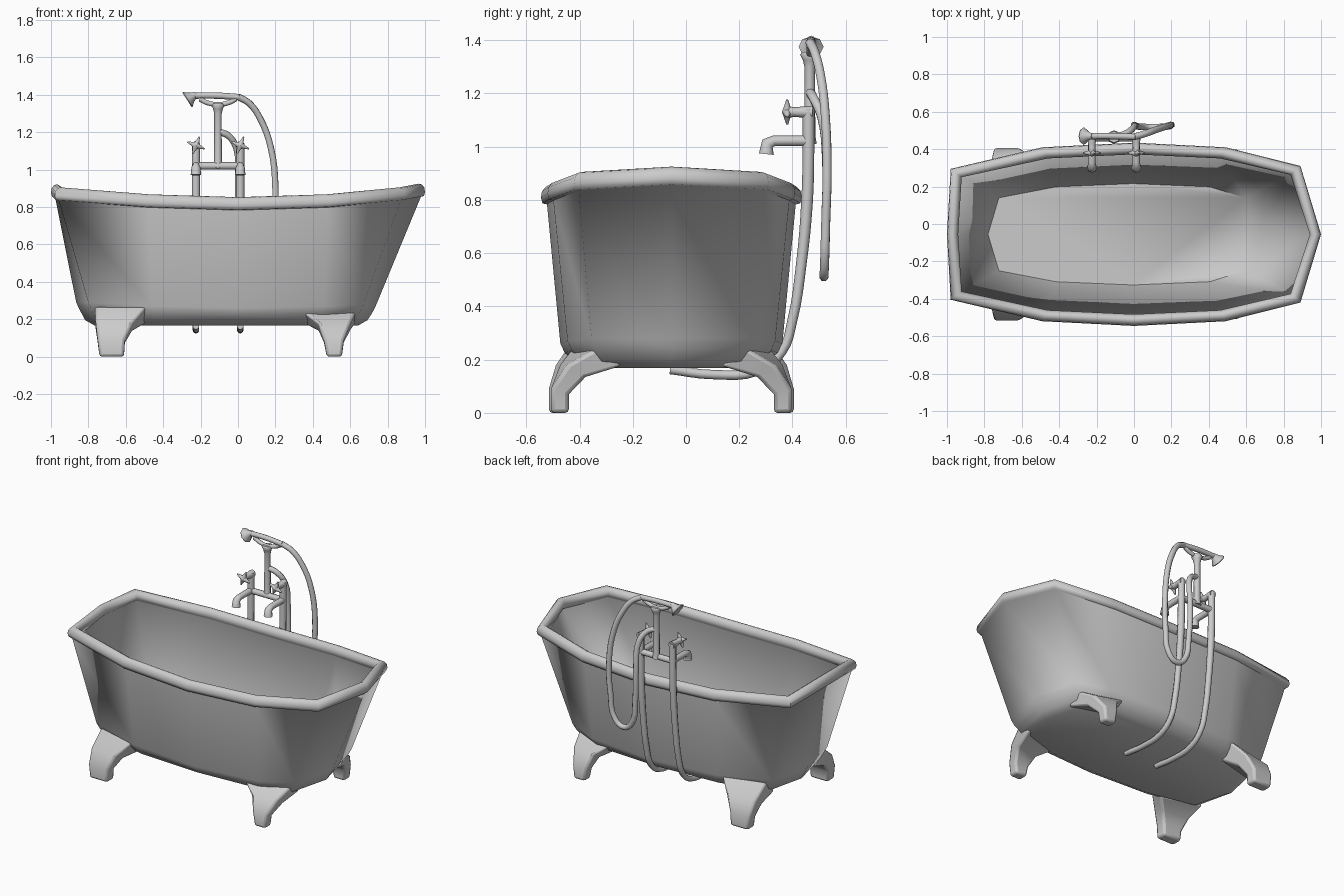
import bpy, bmesh, math
from mathutils import Vector

if "Cube" in bpy.data.objects:
    bpy.data.objects.remove(bpy.data.objects["Cube"])

CY = -0.055  # centre line of the tub


def finish(ob, angle=60):
    bpy.ops.object.select_all(action='DESELECT')
    ob.select_set(True)
    bpy.context.view_layer.objects.active = ob
    bpy.ops.object.shade_smooth_by_angle(angle=math.radians(angle))


def loft(name, rings, angle=60):
    """Skin a list of closed rings and cap both ends."""
    bm = bmesh.new()
    vr = [[bm.verts.new(p) for p in r] for r in rings]
    n = len(rings[0])
    for a, b in zip(vr, vr[1:]):
        for i in range(n):
            bm.faces.new((a[i], a[(i + 1) % n], b[(i + 1) % n], b[i]))
    bm.faces.new(vr[0])
    bm.faces.new(vr[-1])
    bmesh.ops.recalc_face_normals(bm, faces=bm.faces)
    me = bpy.data.meshes.new(name)
    bm.to_mesh(me)
    bm.free()
    ob = bpy.data.objects.new(name, me)
    bpy.context.collection.objects.link(ob)
    finish(ob, angle)
    return ob


def tube(name, pts, r, radii=None, smooth=True):
    """Round pipe along a path."""
    cu = bpy.data.curves.new(name, 'CURVE')
    cu.dimensions = '3D'
    cu.bevel_depth = r
    cu.bevel_resolution = 2
    cu.resolution_u = 4
    cu.use_fill_caps = True
    sp = cu.splines.new('BEZIER')
    sp.bezier_points.add(len(pts) - 1)
    for i, (bp, p) in enumerate(zip(sp.bezier_points, pts)):
        bp.co = p
        bp.radius = radii[i] if radii else 1
        bp.handle_left_type = bp.handle_right_type = 'AUTO' if smooth else 'VECTOR'
    ob = bpy.data.objects.new(name, cu)
    bpy.context.collection.objects.link(ob)
    return ob


def turned(name, start, direction, profile, n=8):
    """Lathed part: profile holds (distance, radius) along a direction."""
    d = Vector(direction).normalized()
    q = d.to_track_quat('Z', 'Y')
    rings = [[Vector(start) + q @ Vector((r * math.cos(2 * math.pi * i / n),
                                          r * math.sin(2 * math.pi * i / n), h))
              for i in range(n)] for h, r in profile]
    return loft(name, rings)


# ---- tub: half outlines (x, half depth, z), mirrored front to back
def outline(half):
    back = [(x, CY + d, z) for x, d, z in half]
    front = [(x, CY - d, z) for x, d, z in half[-2:0:-1]]
    return back + front


RIM = [(-1, 0, .922), (-.98, .35, .905), (-.49, .465, .868), (0, .49, .853),
       (.49, .465, .868), (.89, .365, .905), (1, 0, .925)]
LOW = [(-.865, 0, .29), (-.80, .30, .29), (-.46, .39, .27), (0, .417, .26),
       (.46, .39, .27), (.67, .30, .28), (.74, 0, .28)]


def rim_ring(inset, dz):
    return outline([(x * (1 - inset), d * (1 - inset / .47), z + dz) for x, d, z in RIM])


def low_ring(sx, sd, dz=0, z=None):
    return outline([(-.06 + (x + .06) * sx, d * sd, z or lz + dz) for x, d, lz in LOW])


rim_profile = [(.022, -.07), (.006, -.066), (0, -.045), (.004, -.02), (.018, -.004),
               (.034, 0), (.05, -.01), (.06, -.032), (.056, -.058), (.045, -.07)]
rings = [low_ring(.88, .74, z=.168), low_ring(.94, .87, z=.195), low_ring(.98, .96, -.035), low_ring(1, 1)]
rings += [rim_ring(i, dz) for i, dz in rim_profile]
rings += [low_ring(.895, .65, z=.245)]
loft("tub", rings, 68)

# ---- feet: x range, inner (depth, z), outer (depth, z), taper toward tub end
LEFT = [(-.61, -.74, .385, 0, .46, 0, 0), (-.605, -.75, .385, .07, .46, .09, 0),
        (-.565, -.76, .35, .135, .435, .18, .02), (-.49, -.765, .28, .178, .375, .27, .075)]
RIGHT = [(.475, .555, .385, 0, .452, 0, 0), (.46, .565, .385, .07, .452, .09, 0),
         (.43, .60, .35, .135, .42, .18, .03), (.35, .63, .27, .178, .375, .24, .09)]
for side, levels in (("left", LEFT), ("right", RIGHT)):
    for end, s in (("back", 1), ("front", -1)):
        rs = [[(a, CY + s * di, zi), (b, CY + s * (di - t), zi),
               (b, CY + s * (do - t), zo), (a, CY + s * do, zo)]
              for a, b, di, zi, do, zo, t in levels]
        foot = loft(f"{end}_{side}_foot", rs)
        bev = foot.modifiers.new("soft_edges", 'BEVEL')
        bev.width = .014
        bev.segments = 2
        bev.limit_method = 'ANGLE'
        bev.angle_limit = math.radians(50)

# ---- taps: supply pipe, spout and star handle, twice
for tag, x in (("left", -.225), ("right", .012)):
    path = [(.46, 1.14), (.46, 1.0), (.455, .8), (.432, .55), (.40, .35),
            (.36, .23), (.27, .158), (.10, .144), (-.06, .163)]
    tube(f"{tag}_supply_pipe", [(x, y, z) for y, z in path], .022,
         [1, 1, 1, .9, .85, .8, .8, .8, .8])
    tube(f"{tag}_spout", [(x, .46, 1.022), (x, .33, 1.022), (x, .306, 1.012), (x, .302, .972)],
         .02, [1, 1, 1.2, 1.4], smooth=False)
    turned(f"{tag}_tap_stem", (x, .475, 1.13), (0, -1, 0),
           [(0, .024), (.045, .02), (.07, .018), (.09, .022), (.105, .012)])
    for k in range(4):
        a = math.radians(68 + 90 * k)
        turned(f"{tag}_tap_spoke_{k}", (x, .38, 1.13), (math.cos(a), 0, math.sin(a)),
               [(0, .02), (.025, .011), (.05, .004)], 6)

# ---- crossbar and riser post
tube("crossbar", [(-.225, .46, 1.02), (.012, .46, 1.02)], .02, smooth=False)
turned("riser_post", (-.107, .465, 1.01), (0, 0, 1),
       [(0, .026), (.03, .021), (.17, .02), (.29, .02), (.315, .026), (.335, .036), (.345, .03)])
tube("handset_cradle", [(-.205, .465, 1.378), (-.165, .465, 1.358), (-.107, .465, 1.348),
                        (-.05, .465, 1.358), (-.01, .465, 1.378)], .013)

# ---- hand shower and hose
tube("handset_handle", [(-.235, .47, 1.396), (-.12, .47, 1.396), (.005, .466, 1.388)], .017)
turned("shower_head", (-.222, .47, 1.405), (-.84, 0, -.54),
       [(0, .014), (.015, .019), (.035, .03), (.055, .047), (.06, .044)])
tube("hose", [(-.107, .465, 1.205), (-.05, .48, 1.18), (-.008, .51, 1.11), (0, .528, .95),
              (.008, .525, .72), (.04, .52, .55), (.1, .518, .512), (.16, .52, .55),
              (.192, .525, .72), (.2, .53, .9), (.175, .523, 1.12), (.12, .505, 1.27),
              (.06, .483, 1.355), (0, .466, 1.39)], .018)
